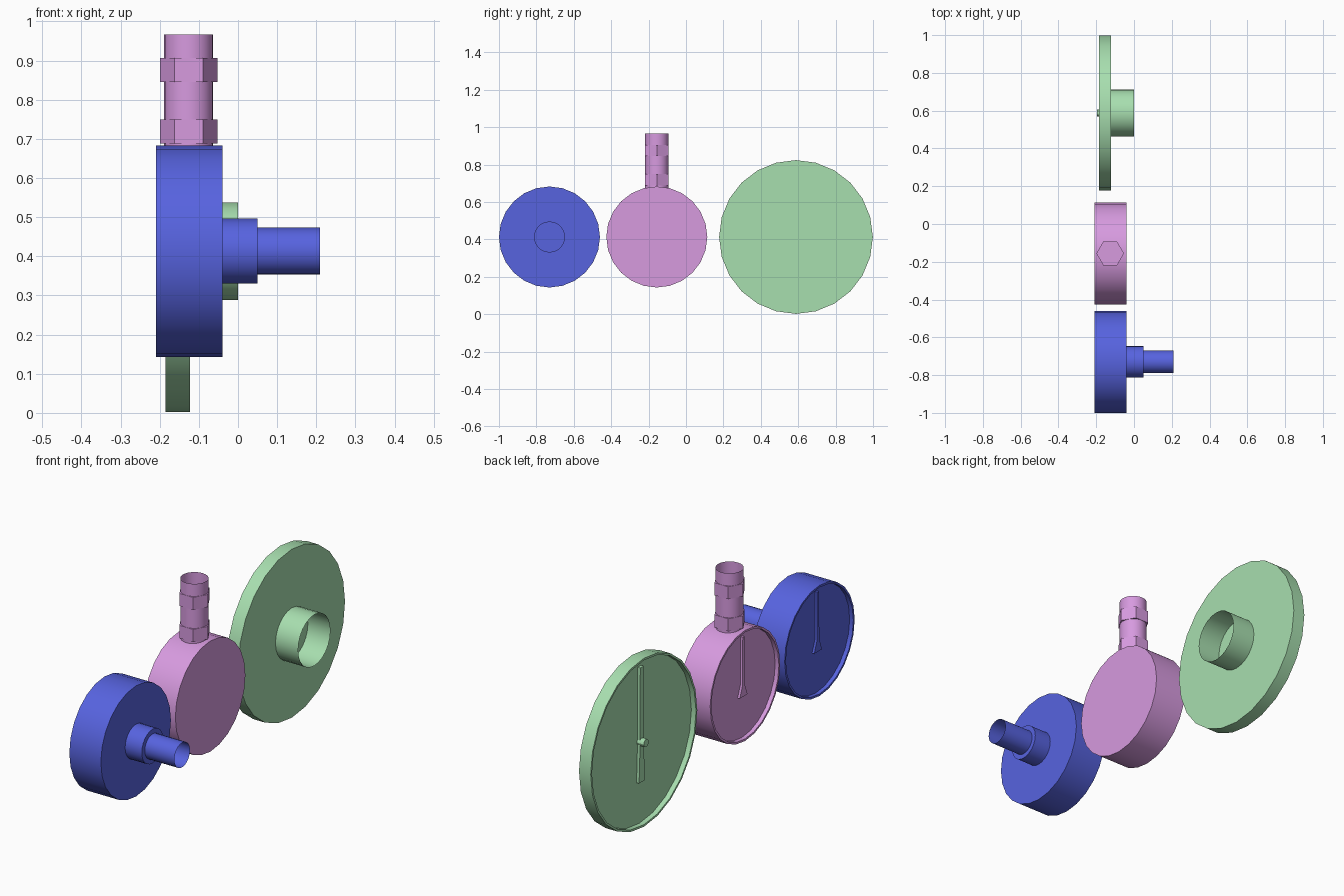
import bpy, bmesh, math
from mathutils import Matrix

if "Cube" in bpy.data.objects:
    bpy.data.objects.remove(bpy.data.objects["Cube"])

Z = 0.413  # shared height of the gauge centres


def material(name, color):
    m = bpy.data.materials.new(name)
    m.diffuse_color = (*color, 1)
    m.use_nodes = True
    m.node_tree.nodes["Principled BSDF"].inputs["Base Color"].default_value = m.diffuse_color
    return m


BLUE = material("blue", (0.095, 0.125, 0.74))
PINK = material("pink", (0.68, 0.325, 0.74))
GREEN = material("green", (0.39, 0.735, 0.43))


def finish(name, bm, mat):
    bmesh.ops.recalc_face_normals(bm, faces=bm.faces)
    me = bpy.data.meshes.new(name)
    bm.to_mesh(me)
    bm.free()
    me.materials.append(mat)
    ob = bpy.data.objects.new(name, me)
    bpy.context.collection.objects.link(ob)
    bpy.ops.object.select_all(action='DESELECT')
    ob.select_set(True)
    bpy.context.view_layer.objects.active = ob
    bpy.ops.object.shade_smooth_by_angle(angle=math.radians(30))
    return ob


def tube(name, mat, axis, center, r, a, b, sides=24, capped=False):
    """Cylinder along x or z from a to b; center holds the other two coordinates."""
    bm = bmesh.new()
    bmesh.ops.create_cone(bm, cap_ends=capped, segments=sides,
                          radius1=r, radius2=r, depth=b - a)
    mid = (a + b) / 2
    if axis == 'x':
        mat4 = Matrix.Translation((mid, *center)) @ Matrix.Rotation(math.pi / 2, 4, 'Y')
    else:
        turn = Matrix.Rotation(math.pi / 2, 4, 'Z')
        mat4 = Matrix.Translation((*center, mid)) @ turn
    bmesh.ops.transform(bm, matrix=mat4, verts=bm.verts)
    return finish(name, bm, mat)


def case(name, mat, y, r, front, back, rim, recess, sides=24):
    """Round case turned about the x axis, with a recessed dial facing -x."""
    profile = [(back, r), (front, r), (front, r - rim), (front + recess, r - rim)]
    bm = bmesh.new()
    rings = []
    for x, rad in profile:
        angles = [2 * math.pi * i / sides for i in range(sides)]
        rings.append([bm.verts.new((x, y + rad * math.cos(t), Z + rad * math.sin(t)))
                      for t in angles])
    for p, q in zip(rings, rings[1:]):
        for i in range(sides):
            j = (i + 1) % sides
            bm.faces.new((p[i], p[j], q[j], q[i]))
    bm.faces.new(rings[0])
    bm.faces.new(rings[-1])
    return finish(name, bm, mat)


def needle(name, mat, y, half, x0, x1):
    """Pointer plate: half outline as (half width, height), mirrored in y."""
    outline = half + [(-w, h) for w, h in reversed(half)]
    bm = bmesh.new()
    f = bm.faces.new([bm.verts.new((x0, y + w, Z + h)) for w, h in outline])
    new = bmesh.ops.extrude_face_region(bm, geom=[f])["geom"]
    verts = [v for v in new if isinstance(v, bmesh.types.BMVert)]
    bmesh.ops.translate(bm, verts=verts, vec=(x1 - x0, 0, 0))
    return finish(name, bm, mat)


SMALL_NEEDLE = [(0.007, 0.235), (0.009, 0.0), (0.030, -0.055)]

# Blue gauge with a stepped rear connector
yb = -0.73
case("blue_case", BLUE, yb, 0.27, -0.21, -0.04, 0.01, 0.02)
needle("blue_needle", BLUE, yb, SMALL_NEEDLE, -0.202, -0.19)
tube("blue_collar", BLUE, 'x', (yb, Z), 0.083, -0.04, 0.05, capped=True)
tube("blue_stem", BLUE, 'x', (yb, Z), 0.06, 0.05, 0.21)

# Pink gauge with an upright pipe and two hex nuts
yp = -0.156
case("pink_case", PINK, yp, 0.27, -0.21, -0.04, 0.01, 0.02)
needle("pink_needle", PINK, yp, SMALL_NEEDLE, -0.202, -0.19)
tube("pink_pipe", PINK, 'z', (-0.126, yp), 0.0625, 0.675, 0.967)
for i, (a, b) in enumerate([(0.688, 0.75), (0.845, 0.906)]):
    tube(f"pink_hex_nut_{i + 1}", PINK, 'z', (-0.126, yp), 0.073, a, b, 6, True)
for ob in bpy.data.objects:  # turn nut corners towards x
    if "hex_nut" in ob.name:
        pivot = Matrix.Translation((-0.126, yp, 0))
        ob.data.transform(pivot @ Matrix.Rotation(math.pi / 2, 4, 'Z') @ pivot.inverted()
                          if abs(max(v.co.x for v in ob.data.vertices) + 0.053) > 0.003
                          else Matrix())

# Green wide gauge with a short open socket behind
yg = 0.588
case("green_case", GREEN, yg, 0.411, -0.185, -0.122, 0.01, 0.025)
needle("green_needle", GREEN, yg,
       [(0.013, 0.365), (0.014, 0.0), (0.022, -0.195)], -0.174, -0.16)
tube("green_needle_hub", GREEN, 'x', (yg, Z), 0.019, -0.197, -0.16, 12, True)
tube("green_socket", GREEN, 'x', (yg, Z), 0.125, -0.122, 0.0)
